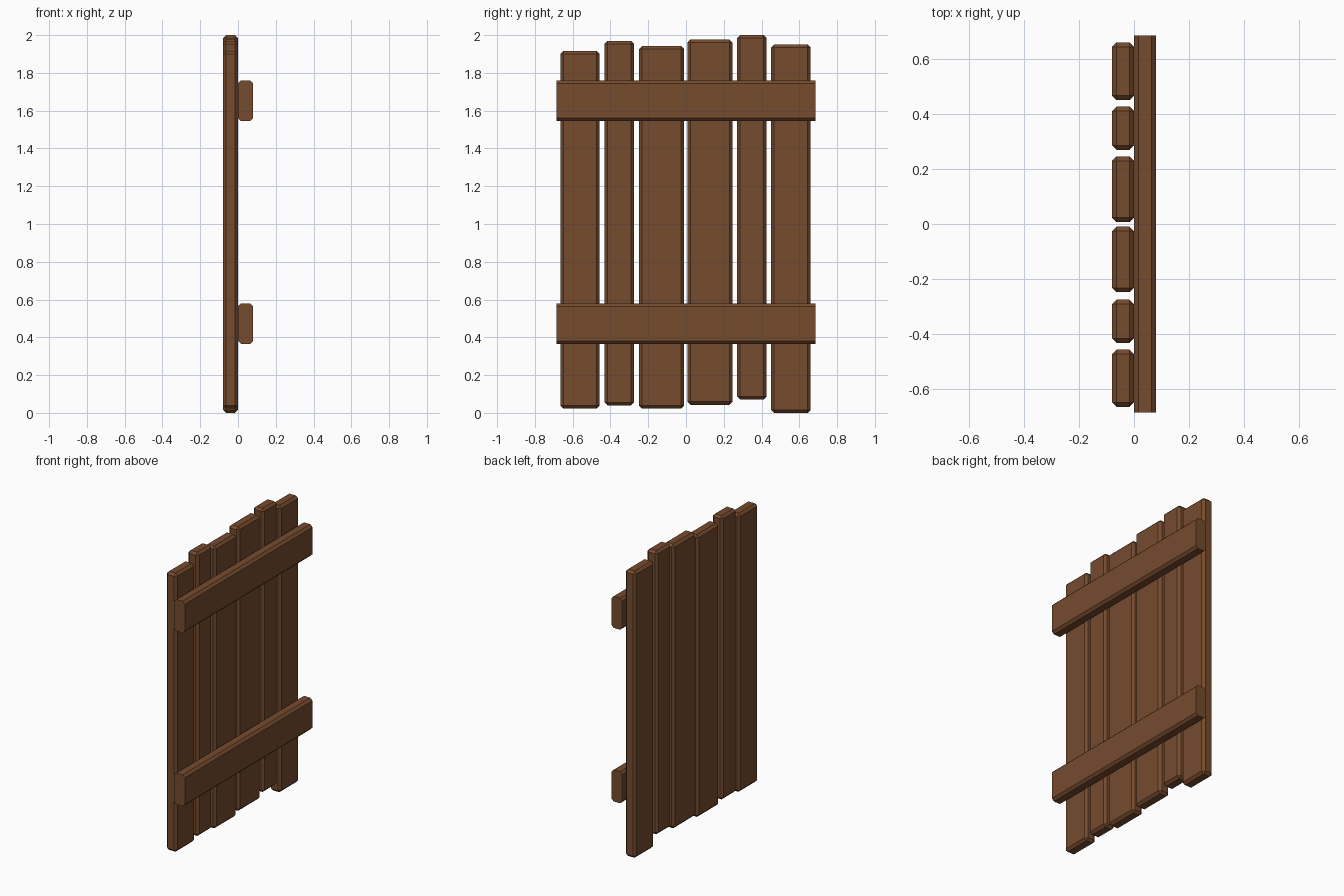
import bpy
import bmesh

if "Cube" in bpy.data.objects:
    bpy.data.objects.remove(bpy.data.objects["Cube"])

wood = bpy.data.materials.new("brown_wood")
wood.diffuse_color = (0.18, 0.07, 0.027, 1)
wood.use_nodes = True
wood.node_tree.nodes["Principled BSDF"].inputs["Base Color"].default_value = wood.diffuse_color
CHAMFER = 0.016


def board(name, lo, hi, long_edges_only=False):
    """Chamfered box between two corners; optionally keep the y ends square."""
    bm = bmesh.new()
    bmesh.ops.create_cube(bm, size=1)
    for v in bm.verts:
        v.co = [(a + b) / 2 + c * (b - a) for a, b, c in zip(lo, hi, v.co)]
    edges = [e for e in bm.edges if not long_edges_only
             or abs(e.verts[0].co.y - e.verts[1].co.y) > 0.01]
    bmesh.ops.bevel(bm, geom=edges, offset=CHAMFER, segments=1,
                    profile=0.5, affect='EDGES')
    mesh = bpy.data.meshes.new(name)
    bm.to_mesh(mesh)
    bm.free()
    mesh.materials.append(wood)
    obj = bpy.data.objects.new(name, mesh)
    bpy.context.collection.objects.link(obj)


# Upright planks: y start, y end, bottom, top
planks = [
    (-0.665, -0.457, 0.022, 1.916),
    (-0.432, -0.275, 0.040, 1.970),
    (-0.248, -0.010, 0.022, 1.942),
    (0.007, 0.246, 0.043, 1.976),
    (0.270, 0.427, 0.071, 2.000),
    (0.451, 0.660, 0.003, 1.950),
]
planks[-1] = planks[-1][:2] + (0.0, 1.950)
for i, (y0, y1, z0, z1) in enumerate(planks, 1):
    board(f"plank_{i}", (-0.08, y0, z0), (0.0, y1, z1))

# Horizontal rails across the planks
for name, z0, z1 in (("lower_rail", 0.365, 0.58), ("upper_rail", 1.545, 1.76)):
    board(name, (0.0, -0.686, z0), (0.08, 0.686, z1), long_edges_only=True)
